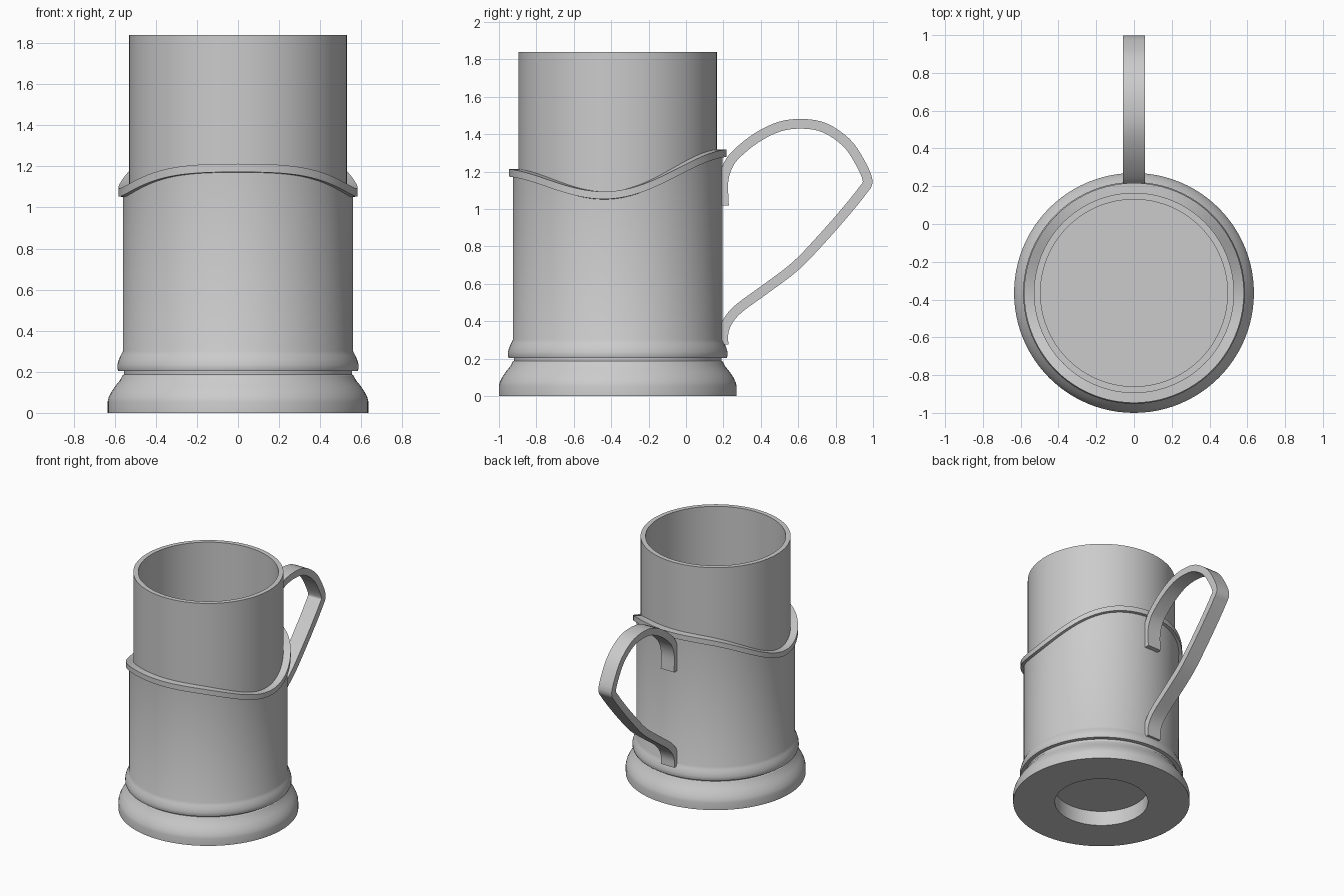
import bpy, bmesh, math
from mathutils import Vector

if "Cube" in bpy.data.objects:
    bpy.data.objects.remove(bpy.data.objects["Cube"])

YC = -0.365          # axis of the cup
SEG = 96

metal = bpy.data.materials.new("light grey")
metal.diffuse_color = (0.6, 0.6, 0.6, 1)
metal.use_nodes = True
metal.node_tree.nodes["Principled BSDF"].inputs["Base Color"].default_value = metal.diffuse_color


def finish(bm, name):
    bmesh.ops.remove_doubles(bm, verts=bm.verts, dist=1e-5)
    bmesh.ops.recalc_face_normals(bm, faces=bm.faces)
    me = bpy.data.meshes.new(name)
    bm.to_mesh(me)
    bm.free()
    me.materials.append(metal)
    me.shade_smooth()
    me.set_sharp_from_angle(angle=math.radians(30))
    ob = bpy.data.objects.new(name, me)
    bpy.context.collection.objects.link(ob)
    return ob


def wave(u):
    """Height of the scalloped rim; u runs from -1 (front) to 1 (back)."""
    return 1.098 + 0.0787*u + 0.3045*u**2 - 0.026*u**3 - 0.137*u**4


def revolve(name, profile):
    """Spin (radius, z, follows_wave) points round the cup axis."""
    bm = bmesh.new()
    rings = []
    for i in range(SEG):
        a = 2 * math.pi * i / SEG
        c, s = math.cos(a), math.sin(a)
        rings.append([bm.verts.new((r*c, YC + r*s, z + w*wave(s)))
                      for r, z, w in profile])
    for i in range(SEG):
        p, q = rings[i], rings[(i + 1) % SEG]
        for j in range(len(profile) - 1):
            if profile[j][0] == 0:
                bm.faces.new((p[j], p[j+1], q[j+1]))
            elif profile[j+1][0] == 0:
                bm.faces.new((p[j], p[j+1], q[j]))
            else:
                bm.faces.new((p[j], p[j+1], q[j+1], q[j]))
    return finish(bm, name)


# glass insert with a thick floor
revolve("glass", [(0, .14, 0), (.53, .14, 0), (.53, 1.84, 0),
                  (.495, 1.84, 0), (.495, .19, 0), (0, .19, 0)])

# holder: recessed underside, flared foot, groove, bead, sleeve and wavy rim
revolve("holder", [
    (0, .116, 0), (.335, .116, 0), (.335, 0, 0), (.635, 0, 0), (.635, .055, 0),
    (.63, .075, 0), (.618, .1, 0), (.598, .13, 0), (.575, .158, 0),
    (.562, .183, 0), (.555, .187, 0), (.555, .203, 0),
    (.583, .204, 0), (.587, .215, 0), (.587, .235, 0), (.58, .26, 0),
    (.57, .282, 0), (.56, .302, 0),
    (.56, -.042, 1), (.582, -.04, 1), (.582, 0, 1), (.525, 0, 1)])

# handle: flat strip swept along a smooth side path (y, z)
PATH = [(.203, 1.018), (.2, 1.147), (.225, 1.233), (.273, 1.297), (.38, 1.382),
        (.503, 1.441), (.626, 1.455), (.743, 1.433), (.856, 1.356),
        (.925, 1.259), (.971, 1.152), (.941, 1.094), (.85, .981), (.717, .83),
        (.583, .692), (.422, .57), (.289, .473), (.23, .41), (.202, .345),
        (.2, .275)]


def smooth_path(pts, n=4):
    p = [Vector(q) for q in pts]
    p = [2*p[0] - p[1]] + p + [2*p[-1] - p[-2]]
    out = []
    for i in range(1, len(p) - 2):
        a, b, c, d = p[i-1:i+3]
        for k in range(n):
            t = k / n
            out.append(0.5*(2*b + (c-a)*t + (2*a-5*b+4*c-d)*t*t
                            + (3*b-a-3*c+d)*t**3))
    return out + [p[-2]]


path = smooth_path(PATH)
bm = bmesh.new()
sections = []
for i, p in enumerate(path):
    t = (path[min(i+1, len(path)-1)] - path[max(i-1, 0)]).normalized()
    n = Vector((-t.y, t.x)) * 0.026
    sections.append([bm.verts.new((x, (p + s*n).x, (p + s*n).y))
                     for x, s in ((-.0575, -1), (.0575, -1), (.0575, 1), (-.0575, 1))])
for a, b in zip(sections, sections[1:]):
    for k in range(4):
        bm.faces.new((a[k], a[(k+1) % 4], b[(k+1) % 4], b[k]))
bm.faces.new(sections[0])
bm.faces.new(sections[-1])
finish(bm, "handle")
